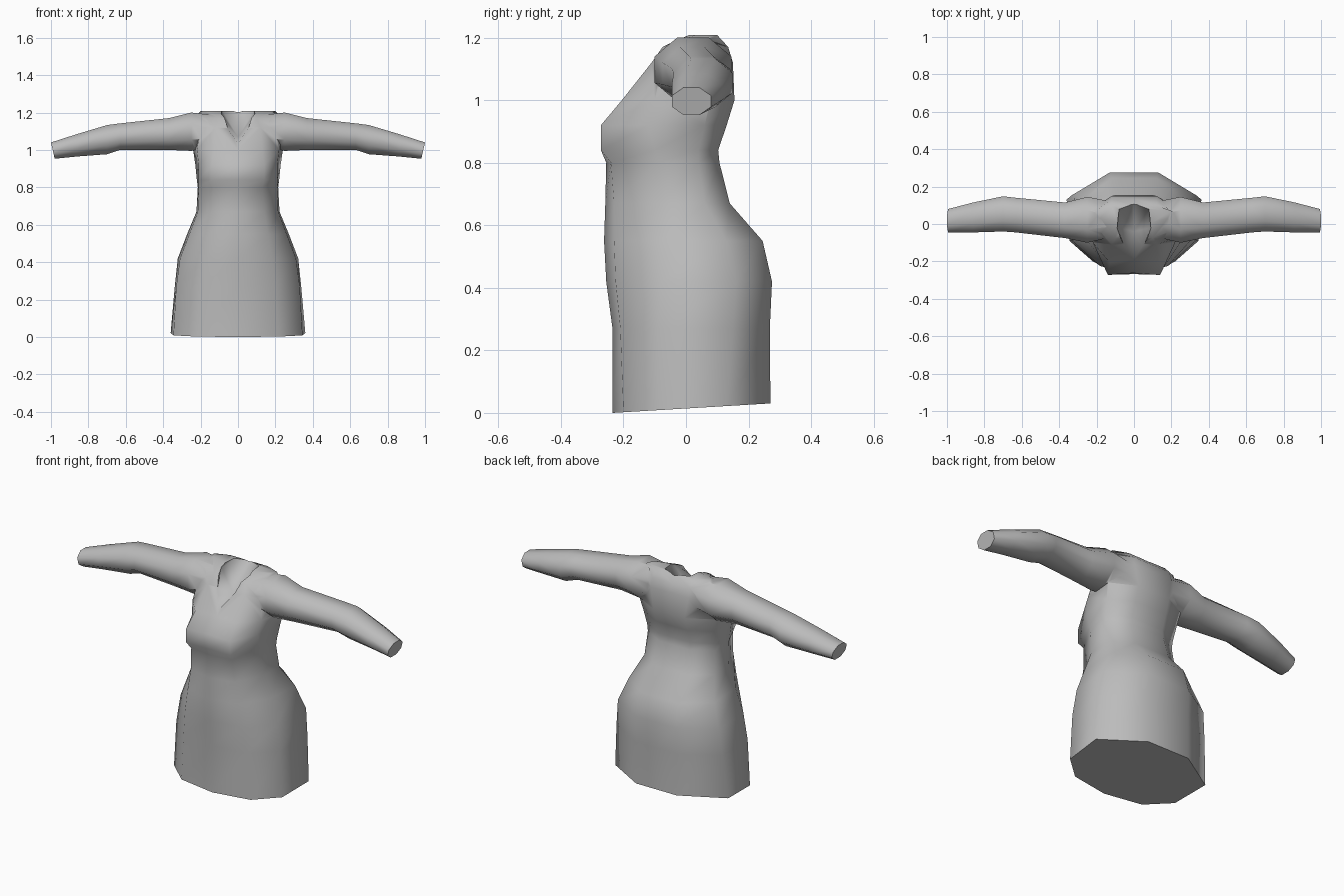
import bpy, bmesh, math

if "Cube" in bpy.data.objects:
    bpy.data.objects.remove(bpy.data.objects["Cube"])

fabric = bpy.data.materials.new("grey fabric")
fabric.diffuse_color = (0.5, 0.5, 0.5, 1)
fabric.use_nodes = True
fabric.node_tree.nodes["Principled BSDF"].inputs["Base Color"].default_value = fabric.diffuse_color


def make_object(name, bm):
    bmesh.ops.recalc_face_normals(bm, faces=bm.faces)
    mesh = bpy.data.meshes.new(name)
    bm.to_mesh(mesh)
    bm.free()
    mesh.materials.append(fabric)
    obj = bpy.data.objects.new(name, mesh)
    bpy.context.collection.objects.link(obj)
    return obj


def loft(name, rings):
    """Closed skin through rings that all have the same point count."""
    bm = bmesh.new()
    loops = [[bm.verts.new(p) for p in ring] for ring in rings]
    n = len(loops[0])
    for a, b in zip(loops, loops[1:]):
        for i in range(n):
            j = (i + 1) % n
            bm.faces.new((a[i], a[j], b[j], b[i]))
    bm.faces.new(loops[0])
    bm.faces.new(loops[-1])
    return make_object(name, bm)


def combine(target, tool, operation):
    mod = target.modifiers.new(operation.lower(), 'BOOLEAN')
    mod.operation, mod.object, mod.solver = operation, tool, 'EXACT'
    bpy.context.view_layer.objects.active = target
    bpy.ops.object.modifier_apply(modifier=mod.name)
    bpy.data.objects.remove(tool)


# Skirt and bodice: height, centre front y, then half outline from front to back
body = [
    (0.00, -.235, (.22, -.20), (.345, -.09), (.36, .13), (.13, .27)),
    (0.27, -.235, (.20, -.21), (.33, -.09), (.338, .15), (.13, .268)),
    (0.42, -.255, (.18, -.225), (.31, -.08), (.322, .16), (.13, .275)),
    (0.55, -.262, (.16, -.23), (.26, -.08), (.272, .13), (.12, .245)),
    (0.67, -.258, (.14, -.23), (.215, -.08), (.222, .06), (.11, .14)),
    (0.80, -.255, (.13, -.24), (.21, -.09), (.215, .04), (.10, .107)),
    (0.84, -.268, (.14, -.272), (.21, -.10), (.22, .04), (.10, .103)),
    (0.92, -.262, (.14, -.272), (.21, -.12), (.228, .06), (.10, .13)),
    (1.00, -.190, (.13, -.205), (.22, -.10), (.24, .08), (.10, .155)),
    (1.12, -.100, (.12, -.11), (.20, -.07), (.25, .06), (.12, .15)),
    (1.17, -.075, (.10, -.075), (.19, -.04), (.24, .05), (.12, .135)),
    (1.208, .00, (.10, .01), (.18, .03), (.20, .07), (.12, .10)),
]
rings = []
for z, front, *half in body:
    outline = [(0, front)] + half + [(0, half[-1][1])]
    outline += [(-x, y) for x, y in reversed(half)]
    tilt = 0.06 if z == 0 else 0            # hem rises slightly to the back
    rings.append([(x, y, z + tilt * (y + .235)) for x, y in outline])
dress = loft("dress", rings)

# Sleeves: x, front y, back y, bottom z, top z
sleeve = [
    (0.12, -.07, .12, 1.02, 1.185),
    (0.25, -.10, .145, .995, 1.20),
    (0.37, -.075, .115, 1.00, 1.17),
    (0.63, -.045, .14, 1.00, 1.142),
    (0.70, -.04, .148, .977, 1.133),
    (0.86, -.045, .115, .965, 1.085),
    (0.99, -.045, .08, .953, 1.04),
]
for side in (-1, 1):
    rings = []
    for x, y0, y1, z0, z1 in sleeve:
        ring = []
        for i in range(8):
            a = math.pi / 8 + i * math.pi / 4
            c, s = (f(a) / math.cos(math.pi / 8) for f in (math.cos, math.sin))
            lean = 0.01 * s if x > .9 else 0    # slanted cuff
            ring.append((side * (x + lean), (y0 + y1) / 2 + c * (y1 - y0) / 2,
                         (z0 + z1) / 2 + s * (z1 - z0) / 2))
        rings.append(ring)
    combine(dress, loft("sleeve", rings), 'UNION')

# V-neck hollow: fan from a low point to the rim, extended up and forward
half = [(.05, -.12, 1.105), (.09, -.02, 1.19), (.08, .08, 1.205)]
rim = [(0, -.18, 1.03)] + half + [(0, .11, 1.205)]
rim += [(-x, y, z) for x, y, z in reversed(half)]
bm = bmesh.new()
low = bm.verts.new((0, -.04, 1.07))
inner = [bm.verts.new(p) for p in rim]
outer = [bm.verts.new((x * 1.1, y - .1, z + .25)) for x, y, z in rim]
peak = bm.verts.new((0, -.12, 1.5))
for i in range(len(rim)):
    j = (i + 1) % len(rim)
    bm.faces.new((low, inner[i], inner[j]))
    bm.faces.new((inner[i], outer[i], outer[j], inner[j]))
    bm.faces.new((peak, outer[j], outer[i]))
combine(dress, make_object("neck_cutter", bm), 'DIFFERENCE')

# Smooth cloth with a crisp hem and cuffs
bpy.ops.object.select_all(action='DESELECT')
dress.select_set(True)
bpy.context.view_layer.objects.active = dress
bpy.ops.object.shade_smooth_by_angle(angle=math.radians(70))
